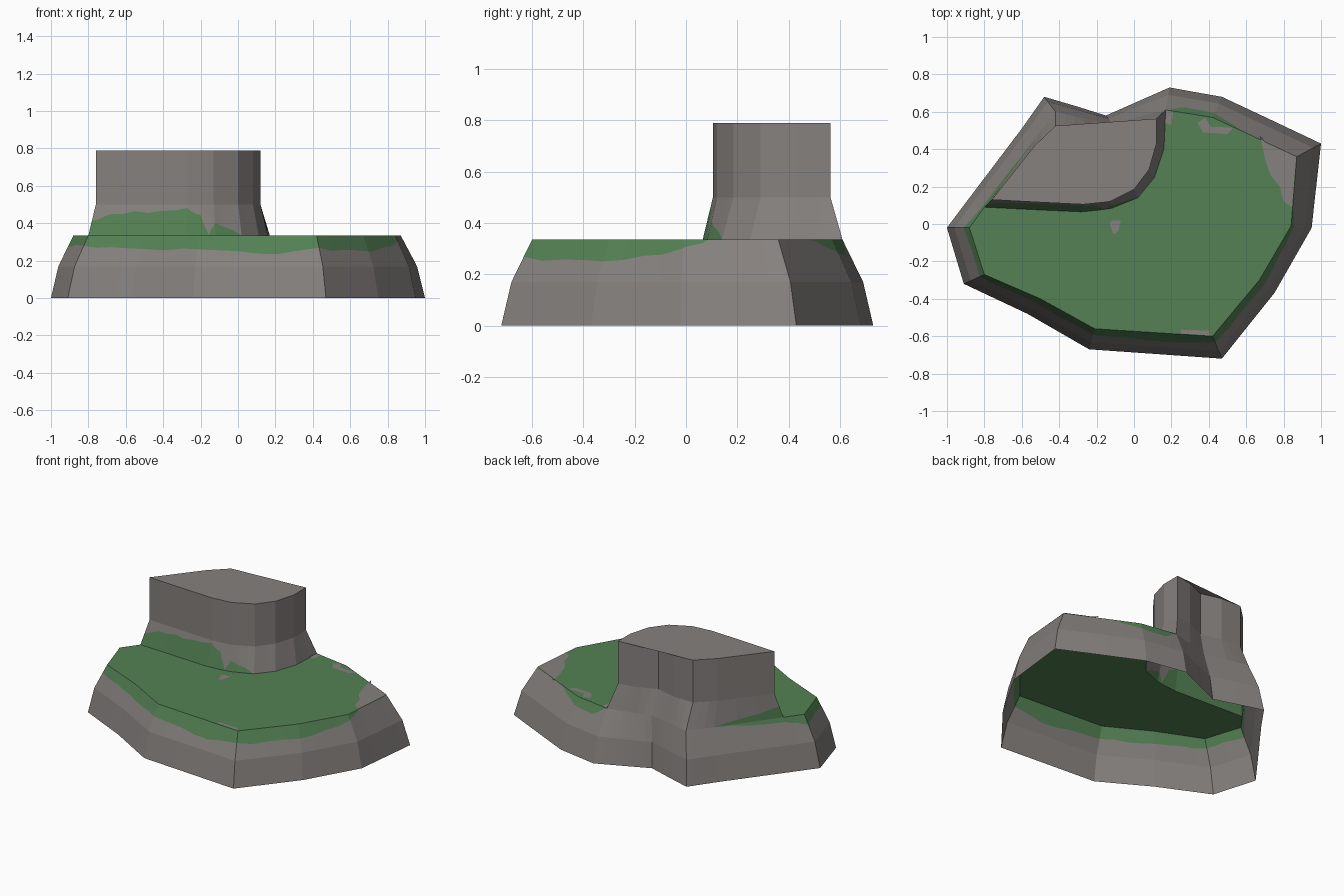
import bpy, bmesh, random
from mathutils import Vector

if "Cube" in bpy.data.objects:
    bpy.data.objects.remove(bpy.data.objects["Cube"])

random.seed(4)
LEDGE, SKIRT, TOP = 0.335, 0.50, 0.79


def material(name, rgb):
    m = bpy.data.materials.new(name)
    m.diffuse_color = (*rgb, 1)
    m.use_nodes = True
    m.node_tree.nodes["Principled BSDF"].inputs["Base Color"].default_value = m.diffuse_color
    return m


MATS = [material("stone grey", (0.235, 0.218, 0.208)),
        material("moss green", (0.088, 0.218, 0.088))]


def finish(bm, name):
    bmesh.ops.remove_doubles(bm, verts=bm.verts, dist=0.0005)
    me = bpy.data.meshes.new(name)
    bm.to_mesh(me)
    bm.free()
    for m in MATS:
        me.materials.append(m)
    ob = bpy.data.objects.new(name, me)
    bpy.context.collection.objects.link(ob)
    return ob


def densify(points, n, plain):
    """Split every side of a closed outline, roughening the moss edge (last value)."""
    out = []
    for i, p in enumerate(points):
        q = points[(i + 1) % len(points)]
        for k in range(n):
            t = k / n
            r = [a + (b - a) * t for a, b in zip(p, q)]
            if abs(r[-1] - plain) > 0.01:
                r[-1] += random.uniform(-0.008, 0.008)
            out.append(r)
    return out


def loft(bm, rings, green_row):
    """Walls between stacked rings; one row of faces is moss."""
    vs = [[bm.verts.new(c) for c in ring] for ring in rings]
    n = len(vs[0])
    for r in range(len(vs) - 1):
        for i in range(n):
            j = (i + 1) % n
            f = bm.faces.new((vs[r][i], vs[r][j], vs[r + 1][j], vs[r + 1][i]))
            f.material_index = int(r == green_row)
    return vs


# outline columns: ground x, y, ledge x, y, height of the moss edge
base_front = [
    (-0.91, 0.10, -0.80, 0.09, .31), (-1.00, -0.02, -0.88, -0.02, .28),
    (-0.91, -0.32, -0.80, -0.27, .275), (-0.57, -0.48, -0.50, -0.40, .268),
    (-0.24, -0.67, -0.21, -0.56, .255), (0.23, -0.703, 0.21, -0.587, .238),
    (0.47, -0.72, 0.42, -0.60, .262), (0.75, -0.37, 0.67, -0.30, .25),
    (0.95, -0.02, 0.84, -0.01, .295), (0.963, 0.10, 0.848, 0.09, LEDGE),
    (1.00, 0.43, 0.87, 0.36, LEDGE), (0.70, 0.572, 0.615, 0.479, LEDGE),
    (0.47, 0.68, 0.42, 0.57, .28), (0.30, 0.71, 0.27, 0.594, .275),
    (0.19, 0.73, 0.17, 0.61, LEDGE)]
base_back = [
    (0.02, 0.655, 0.03, 0.575, LEDGE), (-0.15, 0.58, -0.115, 0.535, LEDGE),
    (-0.31, 0.63, -0.27, 0.565, LEDGE), (-0.48, 0.68, -0.42, 0.60, LEDGE),
    (-0.60, 0.51, -0.53, 0.455, LEDGE)]
# tower columns: foot x, y, top x, y, height of the moss edge
tower_front = [
    (-0.80, 0.09, -0.76, 0.13, .41), (-0.70, 0.085, -0.67, 0.125, .45),
    (-0.50, 0.075, -0.48, 0.115, .46), (-0.28, 0.065, -0.27, 0.105, .48),
    (-0.20, 0.073, -0.20, 0.112, .44), (-0.155, 0.079, -0.16, 0.116, LEDGE),
    (-0.12, 0.084, -0.13, 0.12, .41), (0.02, 0.14, 0.00, 0.185, LEDGE),
    (0.11, 0.25, 0.08, 0.29, LEDGE), (0.16, 0.40, 0.12, 0.43, LEDGE),
    (0.17, 0.61, 0.12, 0.563, LEDGE)]
back_top = [(0.0, 0.54), (-0.13, 0.485), (-0.27, 0.522), (-0.42, 0.525), (-0.53, 0.42)]
tower_back = [(b[2], b[3], *t, LEDGE) for b, t in zip(base_back, back_top)]


def between(c, t, z):
    return (c[0] + (c[2] - c[0]) * t, c[1] + (c[3] - c[1]) * t, z)


# base: sloping rock walls, open underneath, with the mossy ledge on top
N = 4
cols = densify(base_front + base_back, N, LEDGE)
MID, IN = 0.17, 0.33


def slope(c):
    t = (c[4] - MID) / (LEDGE - MID)
    return between(c, IN + (1 - IN) * t, c[4])


bm = bmesh.new()
rings = loft(bm, [[between(c, 0, 0) for c in cols],
                  [between(c, IN, MID) for c in cols],
                  [slope(c) for c in cols],
                  [between(c, 1, LEDGE) for c in cols]], 2)
rim = rings[3][:(len(base_front) - 1) * N + 1]
foot = [bm.verts.new((c[0], c[1], LEDGE)) for c in tower_front[1:-1]]
ledge = bm.faces.new(rim + foot[::-1])
ledge.material_index = 1
bmesh.ops.triangulate(bm, faces=[ledge])
finish(bm, "rock_base")

# tower: flared skirt, straight shaft and flat cap
cols = densify(tower_front + tower_back, 3, LEDGE)
bm = bmesh.new()
rings = loft(bm, [[between(c, 0, LEDGE) for c in cols],
                  [between(c, (c[4] - LEDGE) / (SKIRT - LEDGE), c[4]) for c in cols],
                  [between(c, 1, SKIRT) for c in cols],
                  [between(c, 1, TOP) for c in cols]], 0)
cap = bm.faces.new(rings[3])
bmesh.ops.triangulate(bm, faces=[cap])
finish(bm, "rock_tower")

# bare stone patches showing through the moss
patches = [
    [(0.868, 0.36), (0.70, 0.438), (0.675, 0.47), (0.70, 0.35), (0.73, 0.26),
     (0.78, 0.20), (0.80, 0.12), (0.845, 0.09)],
    [(-0.13, 0.0), (-0.11, -0.055), (-0.085, -0.04), (-0.07, 0.02), (-0.12, 0.02)],
    [(0.34, 0.54), (0.37, 0.49), (0.50, 0.48), (0.53, 0.515), (0.41, 0.52), (0.38, 0.57)],
    [(0.165, 0.54), (0.20, 0.53), (0.21, 0.60), (0.172, 0.608)],
    [(0.25, -0.585), (0.41, -0.597), (0.40, -0.57), (0.25, -0.565)]]
bm = bmesh.new()
for p in patches:
    f = bm.faces.new([bm.verts.new((x, y, LEDGE + 0.003)) for x, y in p])
    f.normal_update()
    if f.normal.z < 0:
        f.normal_flip()
finish(bm, "bare_stone_patches")
